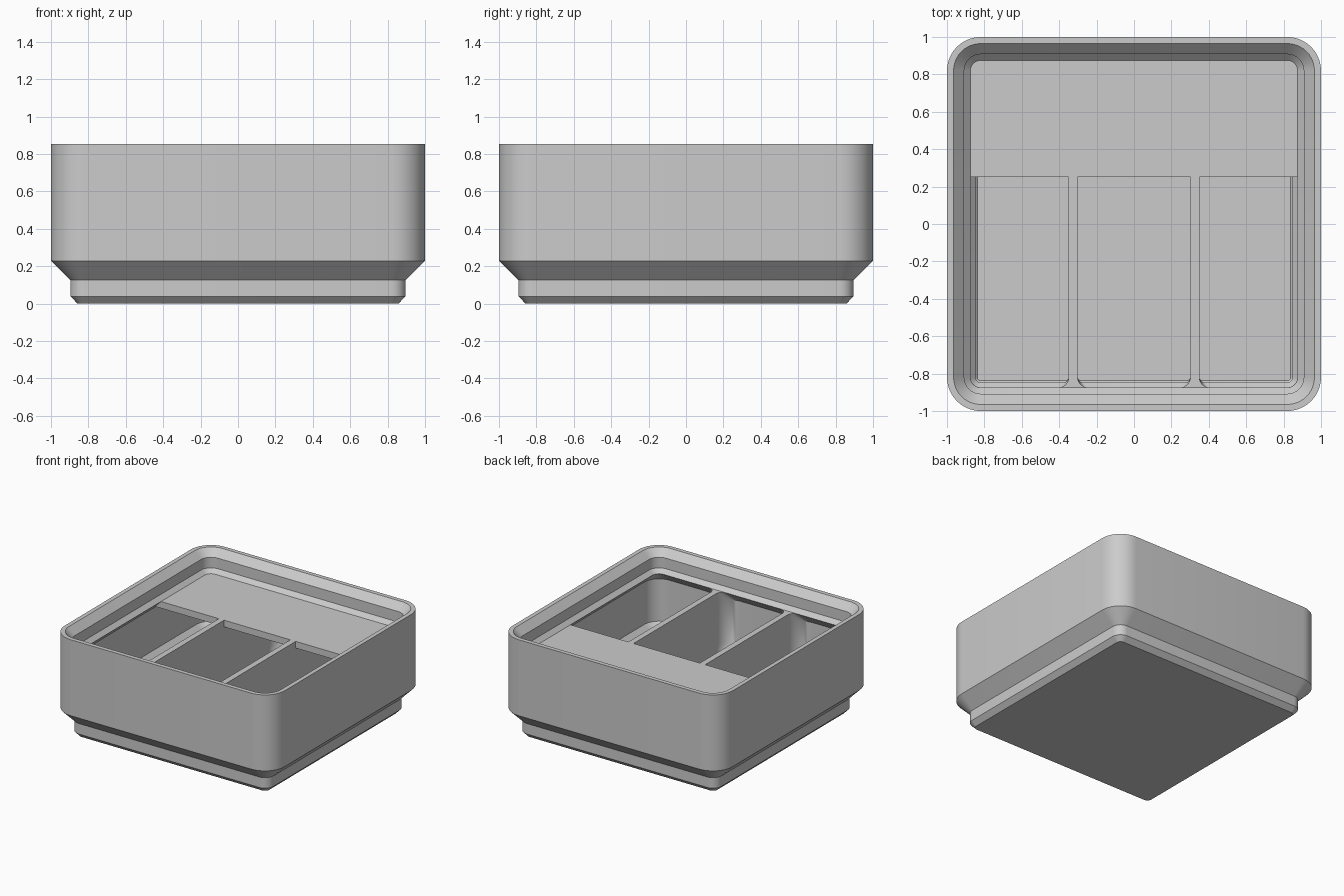
import bpy, bmesh
from math import cos, sin, pi

if "Cube" in bpy.data.objects:
    bpy.data.objects.remove(bpy.data.objects["Cube"])

WALL = 0.952        # half width of the inside
DIVIDER = 0.048     # thickness of the partitions
RIM_FLOOR = 0.675   # level of shelf and partition tops
SEGMENTS = 10

grey = bpy.data.materials.new("plain_grey")
grey.use_nodes = True
grey.diffuse_color = (0.6, 0.6, 0.6, 1)
grey.node_tree.nodes["Principled BSDF"].inputs["Base Color"].default_value = (0.6, 0.6, 0.6, 1)


def rounded_ring(bm, x0, x1, half_y, radius, z):
    """Rounded rectangle from x0 to x1, symmetric in y."""
    corners = [(x1, half_y, 0), (x0, half_y, 1), (x0, -half_y, 2), (x1, -half_y, 3)]
    ring = []
    for x, y, quarter in corners:
        cx = x - radius if x == x1 else x + radius
        cy = y - radius if y > 0 else y + radius
        for i in range(SEGMENTS + 1):
            a = (quarter + i / SEGMENTS) * pi / 2
            ring.append(bm.verts.new((cx + radius * cos(a), cy + radius * sin(a), z)))
    return ring


def loft(name, sections):
    """Solid through a stack of (x0, x1, half_y, radius, z) sections."""
    bm = bmesh.new()
    rings = [rounded_ring(bm, *s) for s in sections]
    n = len(rings[0])
    for a, b in zip(rings, rings[1:]):
        for i in range(n):
            j = (i + 1) % n
            bm.faces.new((a[i], a[j], b[j], b[i]))
    bm.faces.new(rings[0][::-1])
    bm.faces.new(rings[-1])
    bmesh.ops.recalc_face_normals(bm, faces=bm.faces)
    mesh = bpy.data.meshes.new(name)
    bm.to_mesh(mesh)
    bm.free()
    mesh.materials.append(grey)
    ob = bpy.data.objects.new(name, mesh)
    bpy.context.collection.objects.link(ob)
    return ob


def activate(ob):
    bpy.ops.object.select_all(action='DESELECT')
    ob.select_set(True)
    bpy.context.view_layer.objects.active = ob


def subtract(target, cutter):
    mod = target.modifiers.new("cut", 'BOOLEAN')
    mod.operation = 'DIFFERENCE'
    mod.solver = 'EXACT'
    mod.object = cutter
    activate(target)
    bpy.ops.object.modifier_apply(modifier=mod.name)


# Bin shell: stepped foot, straight wall, stacking lip recess
shell_profile = [(0.858, 0), (0.896, 0.039), (0.896, 0.125), (1, 0.229), (1, 0.853),
                 (0.965, 0.853), (0.908, 0.795), (0.908, 0.708), (0.875, RIM_FLOOR)]
storage_bin = loft("storage_bin", [(-h, h, h, h - 0.819, z) for h, z in shell_profile])

# Compartments follow the foot inside and narrow again beneath the lip
hollow_profile = [(0.838, 0.048), (0.848, 0.058), (0.848, 0.145), (WALL, 0.249),
                  (WALL, 0.597), (0.874, RIM_FLOOR), (0.874, 0.69)]
width = (2 * WALL - 2 * DIVIDER) / 3

# Block that keeps the label shelf out of the compartments
shelf_block = loft("shelf_block", [(-1.2, 1.2, 0.5, 0.01, 0.62), (-1.2, 1.2, 0.5, 0.01, 0.9)])
for v in shelf_block.data.vertices:
    v.co.y += 0.75

for i in range(3):
    left = -WALL + i * (width + DIVIDER)
    sections = []
    for h, z in hollow_profile:
        x0 = -h if i == 0 else left
        x1 = h if i == 2 else left + width
        sections.append((x0, x1, h, h - 0.819, z))
    hollow = loft("compartment_cutter", sections)
    subtract(hollow, shelf_block)
    subtract(storage_bin, hollow)
    bpy.data.objects.remove(hollow)
bpy.data.objects.remove(shelf_block)

activate(storage_bin)
bpy.ops.object.shade_smooth_by_angle(angle=pi / 6)
